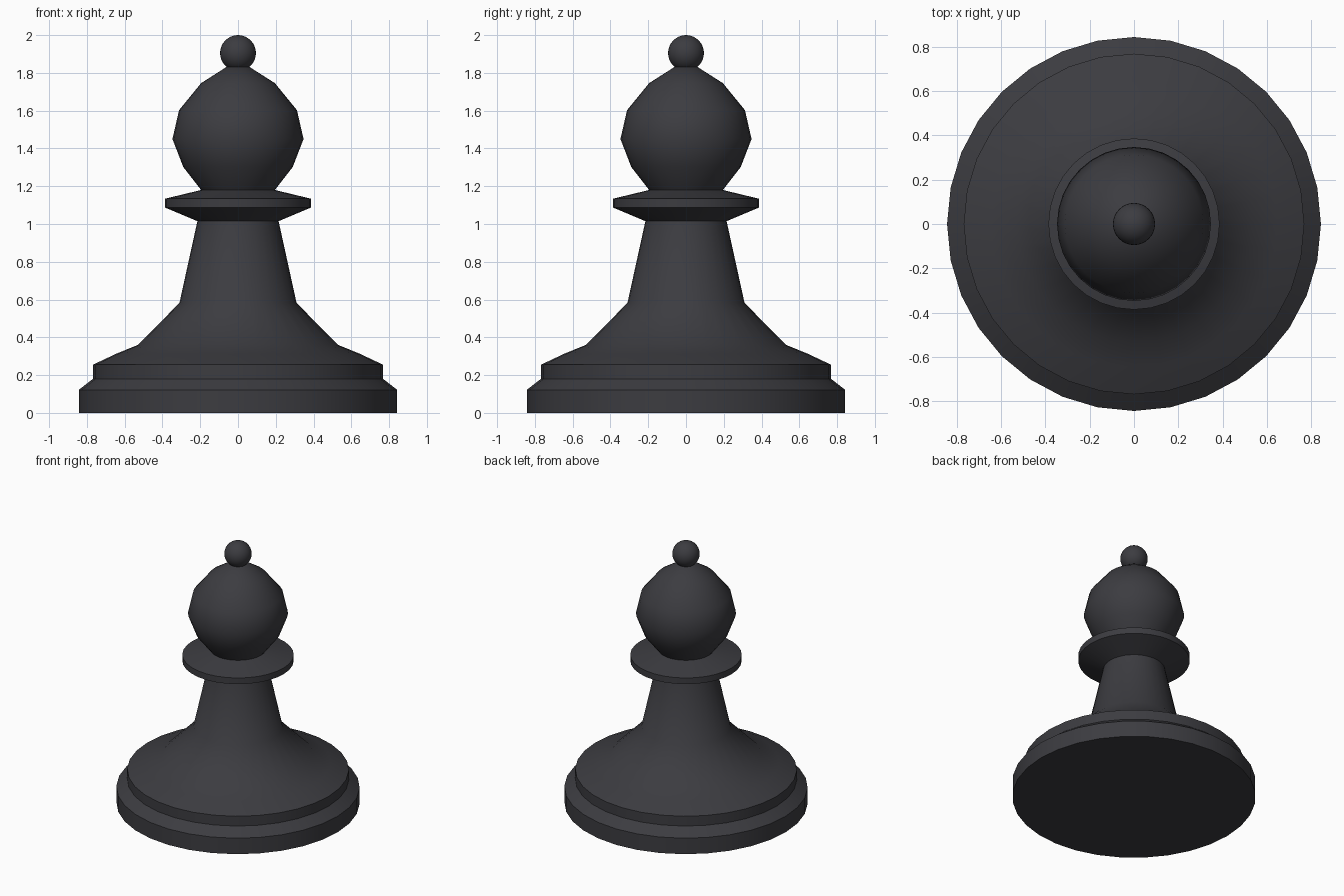
import bpy, bmesh, math

if "Cube" in bpy.data.objects:
    bpy.data.objects.remove(bpy.data.objects["Cube"])

SIDES = 32

dark = bpy.data.materials.new("charcoal")
dark.diffuse_color = (0.045, 0.045, 0.052, 1)
dark.use_nodes = True
dark.node_tree.nodes["Principled BSDF"].inputs["Base Color"].default_value = dark.diffuse_color


def finish(obj):
    """Colour the part and smooth it, keeping hard rims sharp."""
    obj.data.materials.append(dark)
    bpy.ops.object.select_all(action='DESELECT')
    bpy.context.view_layer.objects.active = obj
    obj.select_set(True)
    bpy.ops.object.shade_smooth_by_angle(angle=math.radians(40))


def lathe(name, profile, floor=False, lid=False):
    """Turn (radius, height) points around z, optionally closing the ends."""
    bm = bmesh.new()
    rings = []
    for r, z in profile:
        angles = [2 * math.pi * i / SIDES for i in range(SIDES)]
        rings.append([bm.verts.new((r * math.cos(a), r * math.sin(a), z)) for a in angles])
    for low, high in zip(rings, rings[1:]):
        for i in range(SIDES):
            j = (i + 1) % SIDES
            bm.faces.new((low[i], low[j], high[j], high[i]))
    if floor:
        bm.faces.new(rings[0][::-1])
    if lid:
        bm.faces.new(rings[-1])
    mesh = bpy.data.meshes.new(name)
    bm.to_mesh(mesh)
    bm.free()
    obj = bpy.data.objects.new(name, mesh)
    bpy.context.collection.objects.link(obj)
    finish(obj)


# Stepped foot
lathe("base", [(0.843, 0), (0.843, 0.122), (0.768, 0.18), (0.768, 0.255)], floor=True)

# Flared skirt narrowing into the neck
lathe("stem", [(0.768, 0.255), (0.645, 0.313), (0.53, 0.36), (0.31, 0.582), (0.215, 1.015)])

# Disc-shaped collar
lathe("collar", [(0.215, 1.015), (0.386, 1.087), (0.386, 1.134), (0.195, 1.18)])

# Faceted-profile head
lathe("head", [(0.195, 1.18), (0.29, 1.302), (0.347, 1.45), (0.312, 1.603),
               (0.195, 1.746), (0.06, 1.832)], lid=True)

# Small ball on top
bpy.ops.mesh.primitive_uv_sphere_add(segments=SIDES, ring_count=16, radius=0.095,
                                     location=(0, 0, 1.905))
ball = bpy.context.object
ball.name = "top_ball"
finish(ball)
